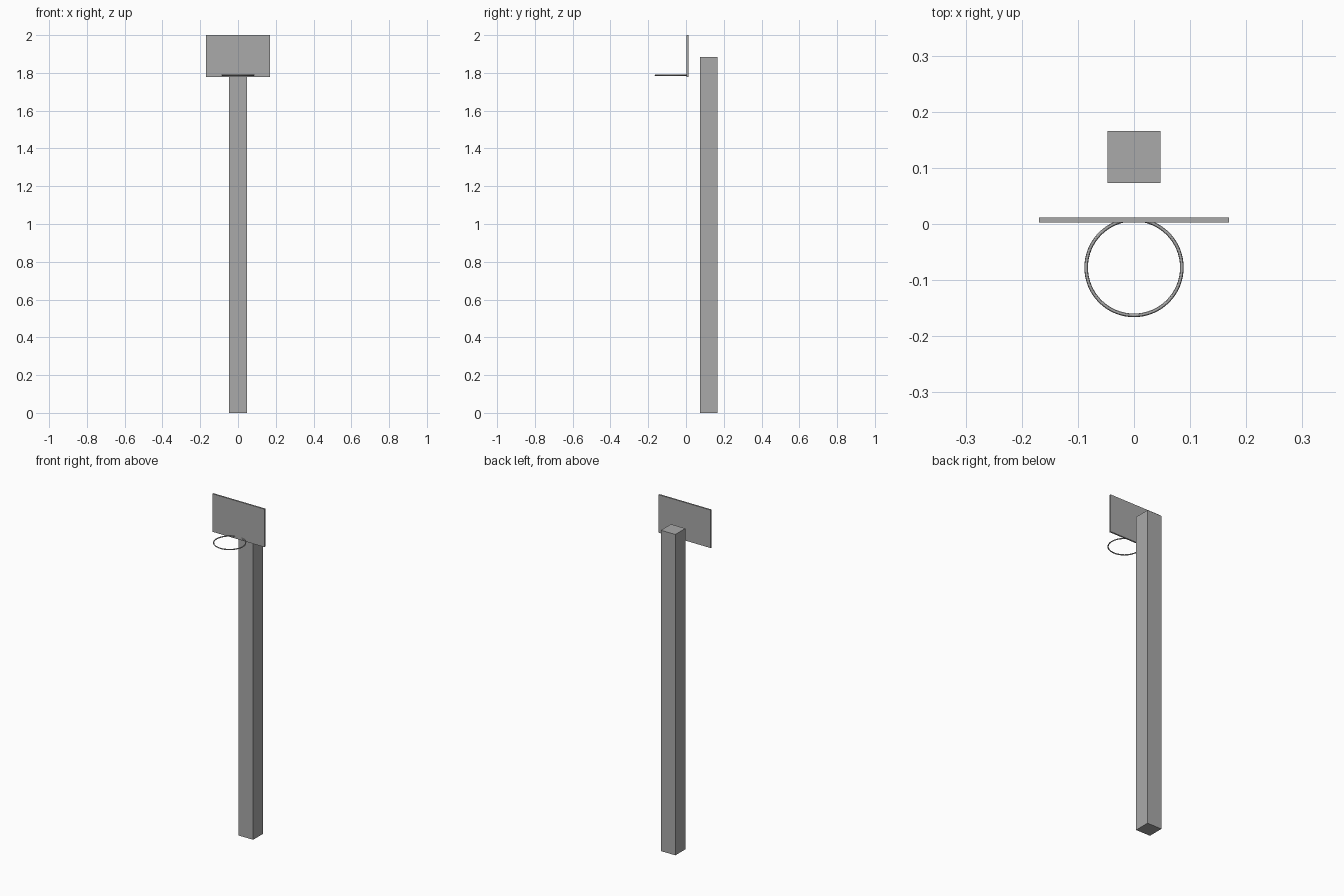
import bpy

if "Cube" in bpy.data.objects:
    bpy.data.objects.remove(bpy.data.objects["Cube"])

grey = bpy.data.materials.new("mid_grey")
grey.diffuse_color = (0.4, 0.4, 0.4, 1)
grey.use_nodes = True
grey.node_tree.nodes["Principled BSDF"].inputs["Base Color"].default_value = grey.diffuse_color


def finish(name):
    obj = bpy.context.object
    obj.name = name
    obj.data.materials.append(grey)
    return obj


def box(name, low, high):
    center = [(a + b) / 2 for a, b in zip(low, high)]
    bpy.ops.mesh.primitive_cube_add(size=1, location=center)
    obj = finish(name)
    obj.scale = [b - a for a, b in zip(low, high)]
    bpy.ops.object.transform_apply(location=False, rotation=False, scale=True)
    return obj


# Square post standing behind the board
box("post", (-0.047, 0.073, 0), (0.047, 0.166, 1.883))

# Thin rectangular backboard
box("backboard", (-0.169, 0.003, 1.777), (0.169, 0.012, 2.0))

# Hoop ring, its rear edge set into the board
bpy.ops.mesh.primitive_torus_add(
    location=(0, -0.0775, 1.788), major_radius=0.0853, minor_radius=0.0032,
    major_segments=64, minor_segments=12)
finish("hoop_ring")
bpy.ops.object.shade_smooth_by_angle()
